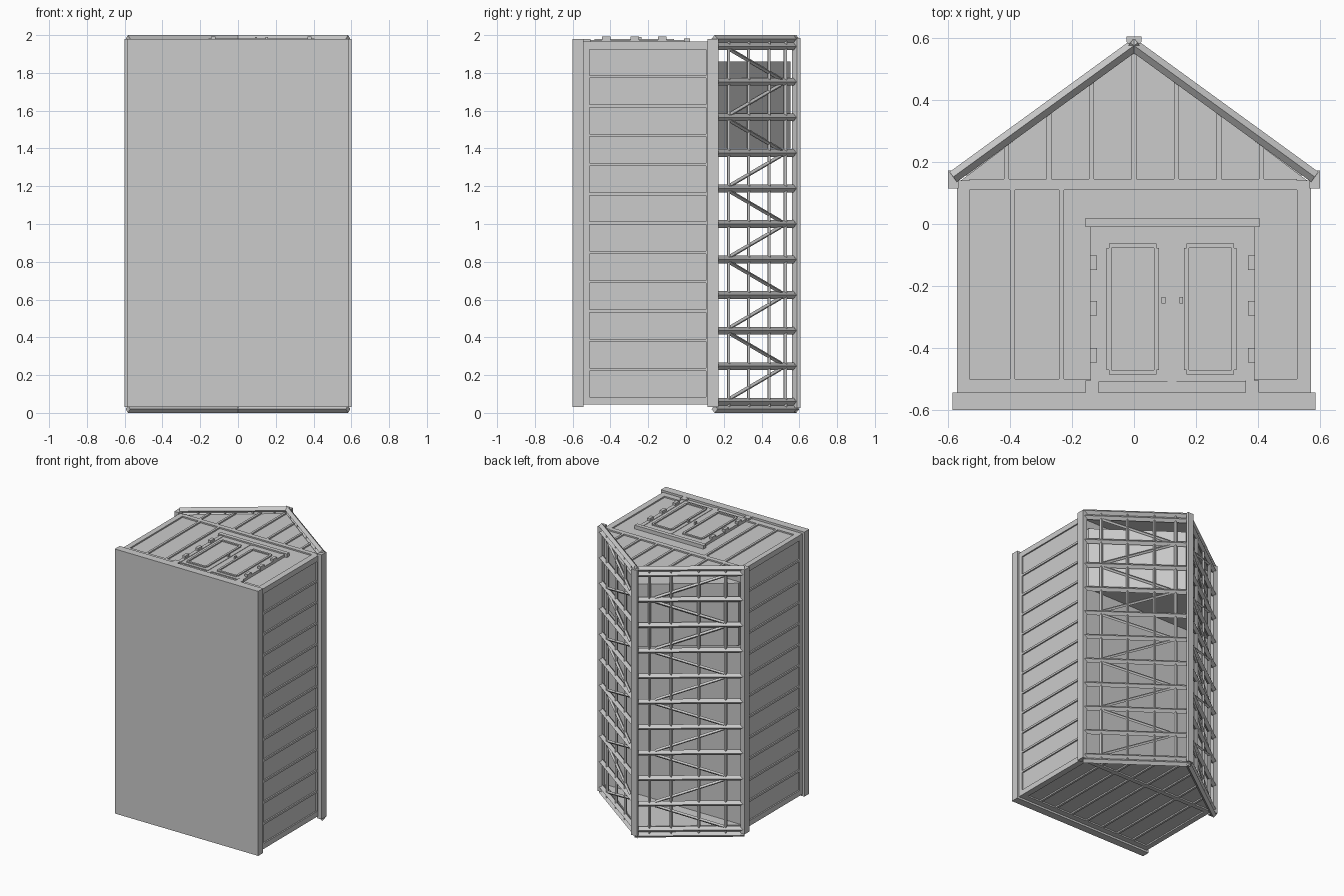
import bpy, bmesh
from mathutils import Vector

cube = bpy.data.objects.get("Cube")
if cube:
    bpy.data.objects.remove(cube, do_unlink=True)

grey = bpy.data.materials.new("plain_grey")
grey.use_nodes = True
GREY = (0.6, 0.6, 0.6, 1)
grey.diffuse_color = GREY
grey.node_tree.nodes["Principled BSDF"].inputs["Base Color"].default_value = GREY


def finish(name, bm, mirror=False):
    bmesh.ops.recalc_face_normals(bm, faces=bm.faces)
    mesh = bpy.data.meshes.new(name)
    bm.to_mesh(mesh)
    bm.free()
    mesh.materials.append(grey)
    obj = bpy.data.objects.new(name, mesh)
    bpy.context.collection.objects.link(obj)
    if mirror:
        obj.modifiers.new("mirror", "MIRROR").use_mirror_merge = False
    return obj


def add_box(bm, x, y, z):
    cube = bmesh.ops.create_cube(bm, size=1)
    for v in cube["verts"]:
        v.co = Vector([sum(r) / 2 + c * (r[1] - r[0]) for r, c in zip((x, y, z), v.co)])


def boxes(name, items, mirror=False):
    bm = bmesh.new()
    for item in items:
        add_box(bm, *item)
    return finish(name, bm, mirror)


def add_prism(bm, points, z0, z1):
    lo, hi = [[bm.verts.new((x, y, z)) for x, y in points] for z in (z0, z1)]
    bm.faces.new(lo)
    bm.faces.new(hi)
    for i in range(len(points)):
        j = (i + 1) % len(points)
        bm.faces.new((lo[i], lo[j], hi[j], hi[i]))


# Roof slope frame: s runs down from the ridge, h is measured outwards
DOWN = Vector((0.809, -0.588, 0))
OUT = Vector((0.588, 0.809, 0))
RIDGE = Vector((0, 0.6, 0))


def on_slope(s, z, h=-0.02):
    return RIDGE + DOWN * s + OUT * h + Vector((0, 0, z))


def bars(name, items, r):
    """Four-sided rods with an edge facing outwards, on both slopes."""
    bm = bmesh.new()
    for a, b in items:
        side = (b - a).normalized().cross(OUT)
        ring = [OUT * r, side * r, OUT * -r, side * -r]
        ends = [[bm.verts.new(p + o) for o in ring] for p in (a, b)]
        for e in ends:
            bm.faces.new(e)
        for i in range(4):
            j = (i + 1) % 4
            bm.faces.new((ends[0][i], ends[0][j], ends[1][j], ends[1][i]))
    return finish(name, bm, True)


# Base slab and body
boxes("base_slab", [((-0.585, 0.585), (-0.6, -0.543), (0.03, 1.98))])
boxes("body", [((-0.56, 0.56), (-0.55, 0.14), (0.055, 1.955))])

# Raised framing of the long walls
SIDE = (0.55, 0.57)
frame = [(SIDE, (-0.545, -0.51), (0.05, 1.96)), (SIDE, (0.105, 0.14), (0.05, 1.96)),
         (SIDE, (-0.51, 0.105), (0.045, 0.085)), (SIDE, (-0.51, 0.105), (1.925, 1.965))]
frame += [(SIDE, (-0.51, 0.105), (0.067 + 0.155 * i, 0.082 + 0.155 * i)) for i in range(1, 12)]
boxes("side_wall_frame", frame, True)

# Gable triangles closing the attic
bm = bmesh.new()
for z in (0.055, 1.935):
    add_prism(bm, [(-0.56, 0.139), (0.56, 0.139), (0, 0.56)], z, z + 0.02)
finish("gables", bm)

# Raised framing of both end walls
PITCH = 0.137
for name, z, has_door in (("back_end_frame", (0.045, 0.06), False),
                          ("door_end_frame", (1.95, 1.965), True)):
    bm = bmesh.new()
    for x in ((-0.57, -0.53), (0.525, 0.57)):
        add_box(bm, x, (-0.545, 0.14), z)
    add_box(bm, (-0.53, 0.525), (0.11, 0.145), z)
    add_box(bm, (-0.53, 0.525), (-0.545, -0.5), z)
    for k in range(-3, 4):
        x = k * PITCH
        l, r = x - 0.008, x + 0.008
        top = [0.556 - 0.735 * abs(e) for e in (l, r)]
        add_prism(bm, [(l, 0.14), (r, 0.14), (r, top[1]), (l, top[0])], *z)
        if not has_door or k < -1:
            shift = 0.02 if has_door else 0
            if has_door and k == -2:
                shift = 0.04
            add_box(bm, (l + shift, r + shift), (-0.5, 0.11), z)
    finish(name, bm)

# Double door: casing, leaves, panels, handles, hinges
boxes("door_casing", [
    ((-0.14, -0.113), (-0.51, -0.005), (1.95, 1.975)),
    ((0.36, 0.388), (-0.51, -0.005), (1.95, 1.975)),
    ((0.108, 0.137), (-0.545, -0.01), (1.95, 1.969)),
    ((-0.157, 0.405), (-0.01, 0.02), (1.95, 1.982)),
    ((-0.157, -0.115), (-0.545, -0.505), (1.95, 1.979)),
    ((0.36, 0.403), (-0.545, -0.505), (1.95, 1.979))])
for name, x0, handle in (("left_door", -0.113, 0.095), ("right_door", 0.137, 0.152)):
    boxes(name, [((x0, x0 + 0.223), (-0.507, -0.01), (1.95, 1.972))])
    l, r, b, t, w = x0 + 0.025, x0 + 0.193, -0.485, -0.063, 0.015
    Z = (1.965, 1.98)
    boxes(name + "_moulding", [
        ((l, l + w), (b + w, t - w), Z), ((r - w, r), (b + w, t - w), Z),
        ((l + w / 2, r - w / 2), (b, b + w), Z), ((l + w / 2, r - w / 2), (t - w, t), Z)])
    boxes(name + "_handle", [((handle - 0.006, handle + 0.006), (-0.257, -0.236), (1.97, 1.99))])
boxes("hinges", [((x, x + 0.023), (y - 0.023, y + 0.023), (1.96, 1.992))
                 for x in (-0.142, 0.367) for y in (-0.125, -0.272, -0.423)])

# Eave boards and ridge cap
boxes("eave_board", [((0.565, 0.6), (0.115, 0.173), (0.03, 1.98))], True)
bm = bmesh.new()
add_prism(bm, [(-0.024, 0.605), (0.024, 0.605), (0.024, 0.588), (0, 0.56), (-0.024, 0.588)], 0.025, 1.985)
finish("ridge_cap", bm)

# Open roof framework
rafter_z = [0.06 + 0.188 * i for i in range(11)]
bars("rafters", [(on_slope(0, z), on_slope(0.73, z)) for z in rafter_z], 0.02)
bars("verges", [(on_slope(0, z), on_slope(0.735, z)) for z in (0.02, 1.98)], 0.02)
bars("roof_battens", [(on_slope(s, 0.03), on_slope(s, 1.97)) for s in (0.61, 0.43, 0.245, 0.1)], 0.011)
braces = []
for i, (z0, z1) in enumerate(zip(rafter_z, rafter_z[1:])):
    ends = (0.6, 0.14) if i % 2 == 0 else (0.14, 0.6)
    braces.append((on_slope(ends[0], z0 + 0.015), on_slope(ends[1], z1 - 0.015)))
bars("braces", braces, 0.011)

# Closed attic room near the door end
bm = bmesh.new()
add_prism(bm, [(-0.54, 0.14), (0.54, 0.14), (0.54, 0.16), (0, 0.553), (-0.54, 0.16)], 1.4, 1.86)
finish("attic_room", bm)
